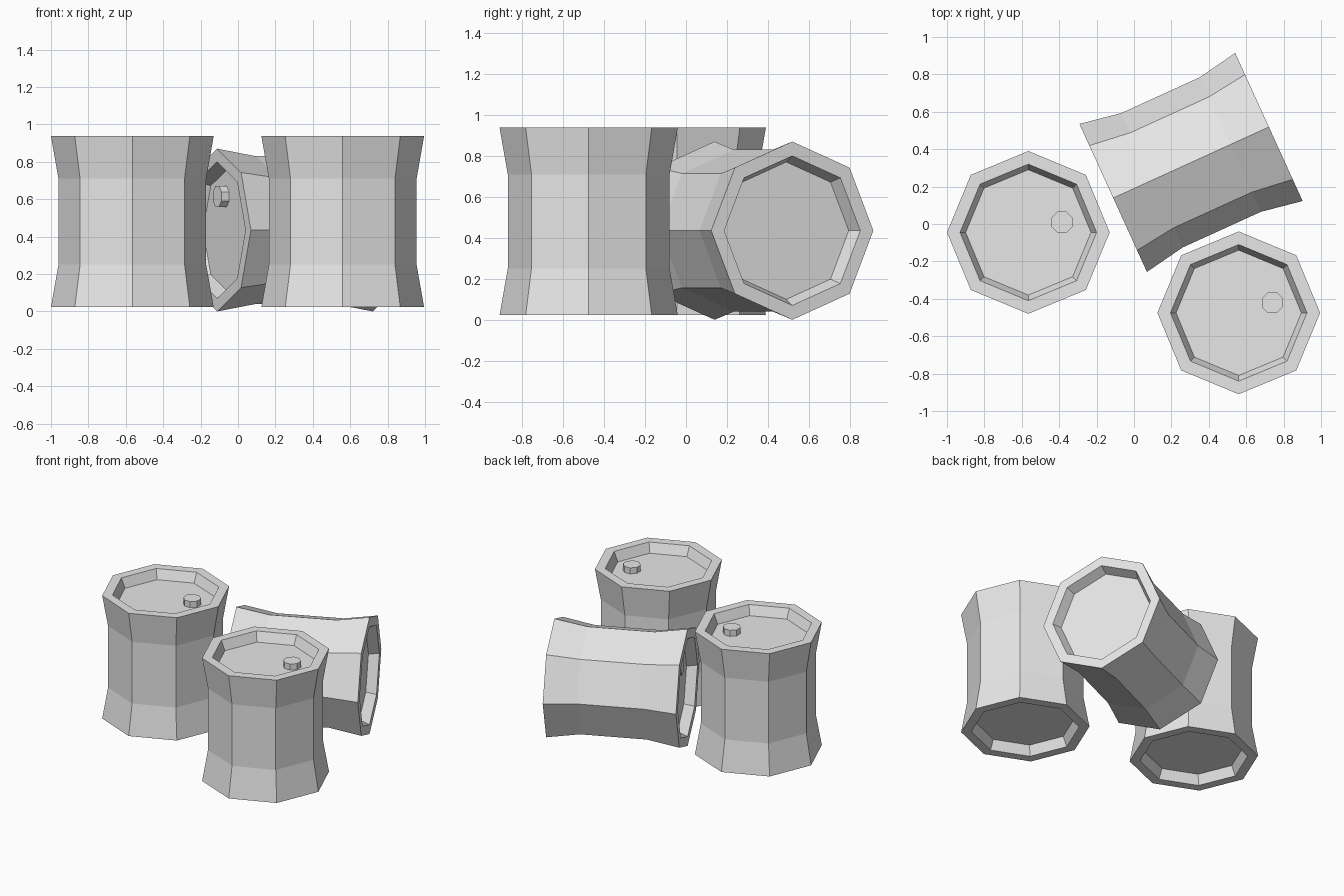
import bpy
import bmesh
from math import radians, cos, sin, tau
from mathutils import Matrix, Vector

default = bpy.data.objects.get("Cube")
if default:
    bpy.data.objects.remove(default)

SIDES = 8
HEIGHT = 0.915
HALF = HEIGHT / 2

# One plain grey metal
metal = bpy.data.materials.new("plain_grey")
metal.use_nodes = True
grey = (0.8, 0.8, 0.8, 1)
metal.diffuse_color = grey
metal.node_tree.nodes["Principled BSDF"].inputs["Base Color"].default_value = grey


def lathe(name, profile, turn=0.0):
    """Spin a (radius, z) profile into a flat-faced solid, capped at both ends."""
    bm = bmesh.new()
    rings = []
    for r, z in profile:
        angles = [turn + tau * i / SIDES for i in range(SIDES)]
        rings.append([bm.verts.new((r * cos(a), r * sin(a), z)) for a in angles])
    for low, high in zip(rings, rings[1:]):
        for i in range(SIDES):
            j = (i + 1) % SIDES
            bm.faces.new((low[i], low[j], high[j], high[i]))
    bm.faces.new(rings[0][::-1])
    bm.faces.new(rings[-1])
    bmesh.ops.recalc_face_normals(bm, faces=bm.faces)
    mesh = bpy.data.meshes.new(name)
    bm.to_mesh(mesh)
    bm.free()
    mesh.materials.append(metal)
    return mesh


# Barrel shell: recessed lid, rim and flared wall, mirrored top to bottom
LID = HALF - 0.07
upper = [(0.395, 0.23), (0.435, HALF), (0.365, HALF), (0.335, LID)]
lower = [(r, -z) for r, z in reversed(upper)]
shell_mesh = lathe("barrel_shell", lower + upper)

# Bung: small stub cap sitting on the lid
bung_mesh = lathe("barrel_bung", [(0.061, -0.005), (0.061, 0.045)], tau / 16)


def add_barrel(name, matrix):
    shell = bpy.data.objects.new(name, shell_mesh)
    shell.matrix_world = matrix
    bung = bpy.data.objects.new(name + "_bung", bung_mesh)
    bung.matrix_world = matrix @ Matrix.Translation((0.18, 0.055, LID))
    for obj in (shell, bung):
        bpy.context.collection.objects.link(obj)


# Two standing barrels
add_barrel("right_barrel", Matrix.Translation((-0.565, -0.045, 0.48)))
add_barrel("left_barrel", Matrix.Translation((0.56, -0.475, 0.48)))

# One barrel lying down, its lid towards the right and front
yaw = radians(24.5)
lid_axis = Vector((-cos(yaw), -sin(yaw), 0))
up = Vector((0, 0, 1))
turn = Matrix((up, lid_axis.cross(up), lid_axis)).transposed().to_4x4()
add_barrel("lying_barrel", Matrix.Translation((0.305, 0.329, 0.435)) @ turn)
